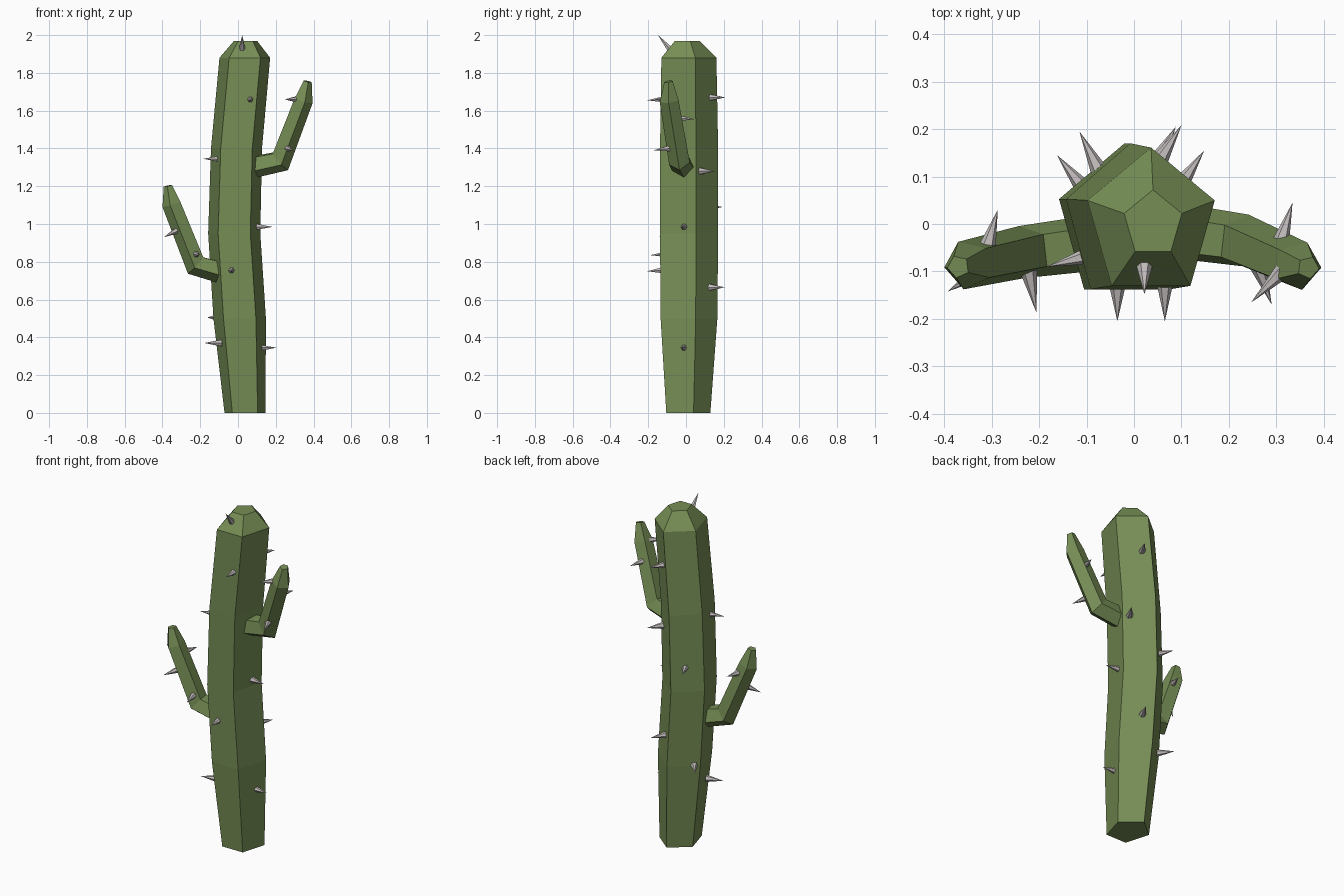
import bpy, bmesh, math
from mathutils import Vector

if "Cube" in bpy.data.objects:
    bpy.data.objects.remove(bpy.data.objects["Cube"])


def material(name, rgb):
    m = bpy.data.materials.new(name)
    m.diffuse_color = (*rgb, 1)
    m.use_nodes = True
    m.node_tree.nodes["Principled BSDF"].inputs["Base Color"].default_value = m.diffuse_color
    return m


GREEN = material("cactus green", (0.180, 0.268, 0.090))
GREY = material("spine grey", (0.54, 0.50, 0.50))


def finish(bm, name, mat):
    bmesh.ops.recalc_face_normals(bm, faces=bm.faces)
    me = bpy.data.meshes.new(name)
    bm.to_mesh(me)
    bm.free()
    me.materials.append(mat)
    ob = bpy.data.objects.new(name, me)
    bpy.context.collection.objects.link(ob)
    return ob


def loft(name, rings, mat):
    """Skin a list of equal-sized point rings and cap both ends."""
    bm = bmesh.new()
    vs = [[bm.verts.new(p) for p in r] for r in rings]
    n = len(vs[0])
    for a, b in zip(vs, vs[1:]):
        for i in range(n):
            j = (i + 1) % n
            bm.faces.new((a[i], a[j], b[j], b[i]))
    bm.faces.new(vs[0])
    bm.faces.new(vs[-1])
    return finish(bm, name, mat)


PENT = [(math.cos(a), math.sin(a)) for a in
        (math.pi / 2 + i * math.tau / 5 for i in range(5))]

# Trunk: pentagon rings (z, centre x, radius x, radius y), apex at the back
trunk = [(0, .037, .114, .129), (.5, .009, .146, .166), (.95, -.02, .145, .170),
         (1.4, -.008, .142, .170), (1.88, .036, .141, .161), (1.97, .04, .064, .072)]
loft("trunk", [[(cx + rx * c, ry * s, z) for c, s in PENT]
               for z, cx, rx, ry in trunk], GREEN)


# Arms: pentagon section swept along a bent path, mitred at the elbow
def arm(name, path, radii):
    pts = [Vector(p) for p in path]
    plane = (pts[1] - pts[0]).cross(pts[2] - pts[1]).normalized()
    rings = []
    for i, (p, r) in enumerate(zip(pts, radii)):
        d0 = (pts[i] - pts[i - 1]).normalized() if i else (pts[1] - pts[0]).normalized()
        d1 = (pts[i + 1] - pts[i]).normalized() if i < len(pts) - 1 else d0
        t = (d0 + d1).normalized()
        out = -plane.cross(t) / max(t.dot(d1), .5)
        rings.append([p + r * (c * plane + s * out) for c, s in PENT])
    loft(name, rings, GREEN)


arm("right_arm", [(.08, -.015, 1.305), (.222, -.035, 1.335),
                  (.344, -.088, 1.655), (.367, -.092, 1.755)], (.062, .058, .053, .024))
arm("left_arm", [(-.08, -.04, .745), (-.222, -.058, .785),
                 (-.349, -.086, 1.105), (-.370, -.090, 1.203)], (.062, .058, .053, .024))

# Spines: (base, tip) pairs
spines = [
    # trunk, front and crown
    ((.022, -.085, 1.925), (.022, -.148, 2.0)),
    ((.065, -.125, 1.66), (.065, -.205, 1.655)),
    ((-.035, -.13, .755), (-.035, -.205, .75)),
    # trunk, left
    ((-.10, -.068, 1.345), (-.185, -.09, 1.345)),
    ((-.10, -.068, .37), (-.18, -.09, .37)),
    # trunk, right
    ((.10, -.01, .985), (.183, -.02, .985)),
    ((.122, -.01, .345), (.203, -.02, .345)),
    # trunk, back
    ((-.075, .115, 1.09), (-.115, .195, 1.09)),
    ((-.11, .08, .505), (-.162, .145, .505)),
    ((.055, .135, 1.67), (.10, .208, 1.67)),
    ((.05, .135, .665), (.088, .205, .665)),
    ((.10, .085, 1.28), (.148, .155, 1.28)),
    # left arm
    ((-.222, -.10, .84), (-.205, -.188, .835)),
    ((-.325, -.10, .965), (-.392, -.142, .93)),
    ((-.308, -.045, 1.06), (-.287, .03, 1.06)),
    # right arm
    ((.312, -.10, 1.66), (.247, -.165, 1.66)),
    ((.262, -.09, 1.40), (.290, -.17, 1.39)),
    ((.310, -.035, 1.56), (.334, .045, 1.555)),
]
bm = bmesh.new()
for base, tip in spines:
    b, t = Vector(base), Vector(tip)
    d = t - b
    b = b - d.normalized() * .012
    rot = d.to_track_quat('Z', 'Y')
    ring = [bm.verts.new(b + rot @ Vector((.02 * math.cos(k * math.tau / 6),
                                           .02 * math.sin(k * math.tau / 6), 0)))
            for k in range(6)]
    top = bm.verts.new(t)
    bm.faces.new(ring)
    for k in range(6):
        bm.faces.new((ring[k], ring[(k + 1) % 6], top))
finish(bm, "spines", GREY)
